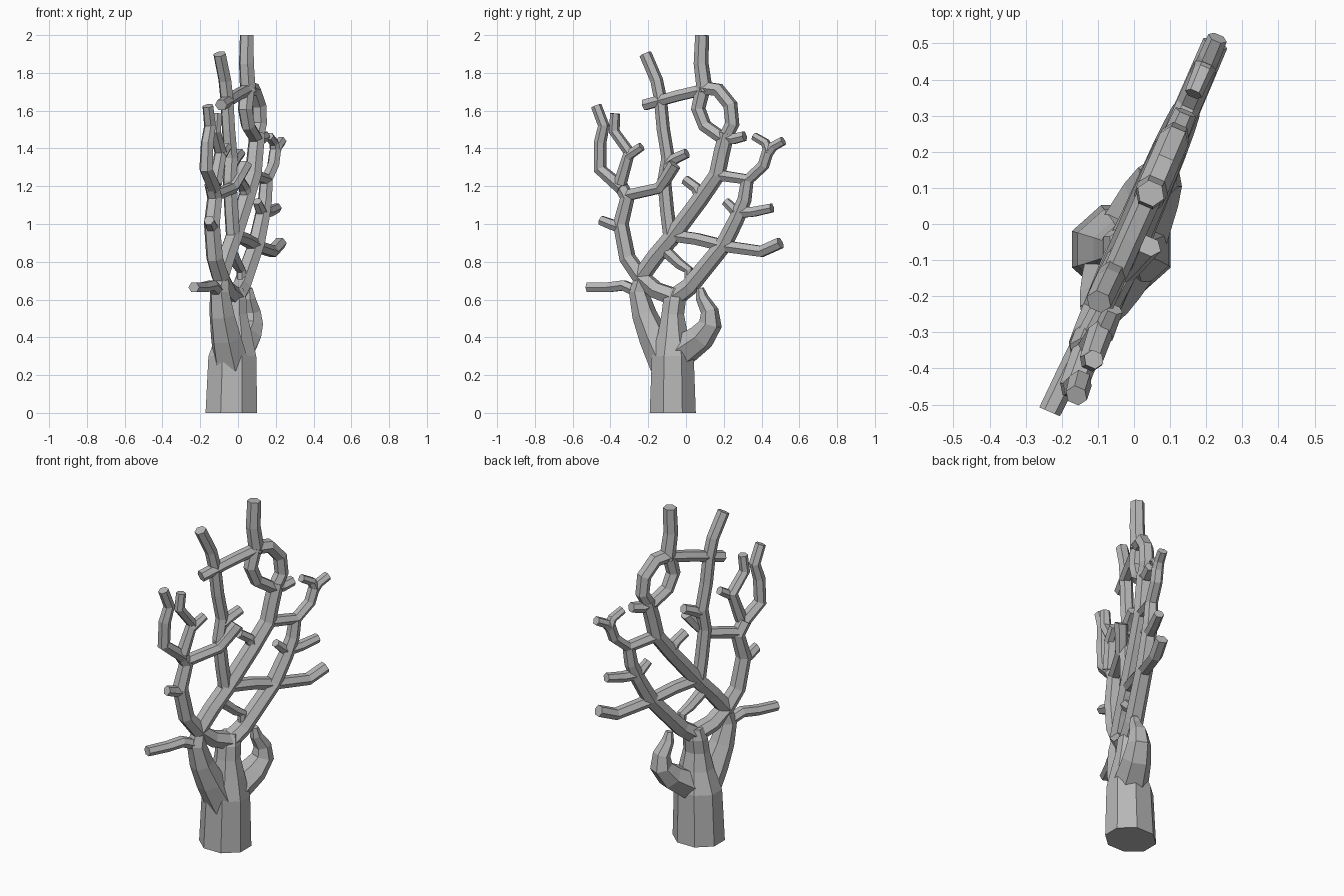
import bpy, bmesh, math
from mathutils import Vector

cube = bpy.data.objects.get("Cube")
if cube:
    bpy.data.objects.remove(cube)

stone = bpy.data.materials.new("coral grey")
stone.use_nodes = True
GREY = (0.48, 0.48, 0.48, 1)
stone.diffuse_color = GREY
stone.node_tree.nodes["Principled BSDF"].inputs["Base Color"].default_value = GREY

# The fan grows in one upright plane, turned from the y axis
SLOPE = 0.43
NORMAL = Vector((1, -SLOPE, 0)).normalized()
DEPTH = 1.2     # branches are a little deeper than wide


def loft(name, rings):
    """Skin a list of vertex rings and close both ends."""
    bm = bmesh.new()
    loops = [[bm.verts.new(p) for p in ring] for ring in rings]
    n = len(loops[0])
    for low, high in zip(loops, loops[1:]):
        for i in range(n):
            j = (i + 1) % n
            bm.faces.new((low[i], low[j], high[j], high[i]))
    bm.faces.new(loops[0][::-1])
    bm.faces.new(loops[-1])
    bmesh.ops.recalc_face_normals(bm, faces=bm.faces)
    mesh = bpy.data.meshes.new(name)
    bm.to_mesh(mesh)
    bm.free()
    mesh.materials.append(stone)
    obj = bpy.data.objects.new(name, mesh)
    bpy.context.collection.objects.link(obj)
    return obj


def branch(name, path, r0, r1, off0=0.0, off1=0.0):
    """Six-sided tapering tube along (y, z) points lying in the fan plane."""
    last = len(path) - 1
    pts = []
    for i, (y, z) in enumerate(path):
        off = off0 + (off1 - off0) * i / last
        pts.append(Vector((SLOPE * y + 0.01 + off, y, z)))
    rings = []
    for i, p in enumerate(pts):
        before = (p - pts[i - 1]).normalized() if i else Vector()
        after = (pts[i + 1] - p).normalized() if i < last else Vector()
        side = NORMAL.cross(before + after).normalized()
        r = r0 + (r1 - r0) * i / last
        ring = []
        for k in range(6):
            a = k * math.pi / 3
            ring.append(p + NORMAL * (math.cos(a) * r * DEPTH) + side * (math.sin(a) * r * 1.1))
        rings.append(ring)
    return loft(name, rings)


def trunk_ring(cx, cy, z, rx, ry):
    angles = [math.pi / 8 + k * math.pi / 4 for k in range(8)]
    return [Vector((cx + rx * math.cos(a), cy + ry * math.sin(a), z)) for a in angles]


# Trunk
loft("trunk", [
    trunk_ring(-.035, -.07, 0, .148, .132),
    trunk_ring(-.03, -.07, .3, .137, .12),
    trunk_ring(-.02, -.07, .42, .1, .085),
    trunk_ring(-.02, -.07, .52, .075, .065),
    trunk_ring(-.02, -.06, .6, .07, .065),
    trunk_ring(-.02, -.05, .66, .05, .04),
])

# Low growth around the trunk
branch("low_front_root", [(-.1, .26), (-.17, .4), (-.22, .52), (-.25, .64), (-.23, .73)], .085, .034)
branch("low_front_twig", [(-.23, .63), (-.33, .675), (-.41, .665), (-.52, .665)], .03, .026, 0, -.02)
branch("low_back_root", [(-.02, .33), (.08, .4), (.13, .47), (.125, .54), (.085, .61), (.075, .66)],
       .08, .018, 0, .015)
branch("inner_hook", [(-.1, .85), (-.03, .785), (.015, .755), (.015, .67)], .03, .02)

# Main limbs
branch("front_limb", [(-.05, .61), (-.16, .65), (-.24, .72), (-.31, .82), (-.345, 1.0), (-.31, 1.14),
                      (-.35, 1.21)], .046, .034)
branch("back_limb", [(-.06, .61), (.02, .67), (.2, .89), (.27, 1.03), (.31, 1.13), (.325, 1.235)], .048, .03)
branch("cross_limb", [(-.24, .72), (-.16, .83), (-.075, .93)], .042, .042)
branch("diagonal_limb", [(-.09, .91), (.075, 1.13), (.165, 1.26), (.19, 1.38), (.215, 1.48)], .042, .038)
branch("centre_limb", [(-.08, .91), (-.1, 1.07), (-.115, 1.23), (-.095, 1.35), (-.12, 1.5), (-.135, 1.66),
                       (-.155, 1.76), (-.215, 1.9)], .034, .03, 0, -.015)

# Front side branches
branch("front_outer_branch", [(-.34, 1.19), (-.455, 1.29), (-.455, 1.43), (-.435, 1.52), (-.475, 1.625)],
       .034, .026, .01, .035)
branch("front_inner_branch", [(-.35, 1.21), (-.3, 1.38), (-.38, 1.49), (-.375, 1.585)], .032, .024, .02, .04)
branch("front_inner_twig", [(-.31, 1.36), (-.235, 1.41)], .026, .022, .035, .035)
branch("front_side_twig", [(-.34, .98), (-.4, 1.0), (-.45, 1.02)], .03, .025, 0, .03)
branch("front_link", [(-.32, 1.15), (-.14, 1.19), (-.1, 1.25), (-.06, 1.315)], .03, .032, 0, .055)

# Centre twigs
branch("centre_twig", [(-.1, 1.32), (-.05, 1.35), (.005, 1.375)], .03, .025)
branch("diagonal_twig", [(.08, 1.14), (.055, 1.19), (-.005, 1.235)], .03, .025)

# Ring near the top, with its tip, link and twig
branch("ring_back_side", [(.2, 1.44), (.245, 1.53), (.235, 1.63), (.17, 1.71), (.09, 1.72)], .034, .036)
branch("ring_front_side", [(.2, 1.45), (.1, 1.52), (.065, 1.61), (.09, 1.72)], .032, .036)
branch("top_tip", [(.1, 1.7), (.08, 1.85), (.085, 2.0)], .038, .033)
branch("top_link", [(.11, 1.715), (-.04, 1.68), (-.22, 1.63)], .03, .029, 0, -.005)
branch("ring_twig", [(.2, 1.46), (.25, 1.45), (.31, 1.465)], .032, .026)

# Back side branches
branch("low_back_link", [(-.08, .94), (.06, .92), (.22, .88), (.4, .855), (.5, .9)], .033, .03)
branch("upper_back_link", [(.16, 1.26), (.33, 1.235), (.41, 1.31), (.435, 1.39)], .03, .028)
branch("back_fork_outer", [(.43, 1.37), (.46, 1.41), (.515, 1.44)], .026, .023)
branch("back_fork_inner", [(.44, 1.38), (.42, 1.43), (.36, 1.465)], .026, .021)
branch("back_side_twig", [(.27, 1.06), (.36, 1.065), (.455, 1.085)], .03, .024)
branch("back_inner_twig", [(.28, 1.05), (.21, 1.12)], .028, .022)
